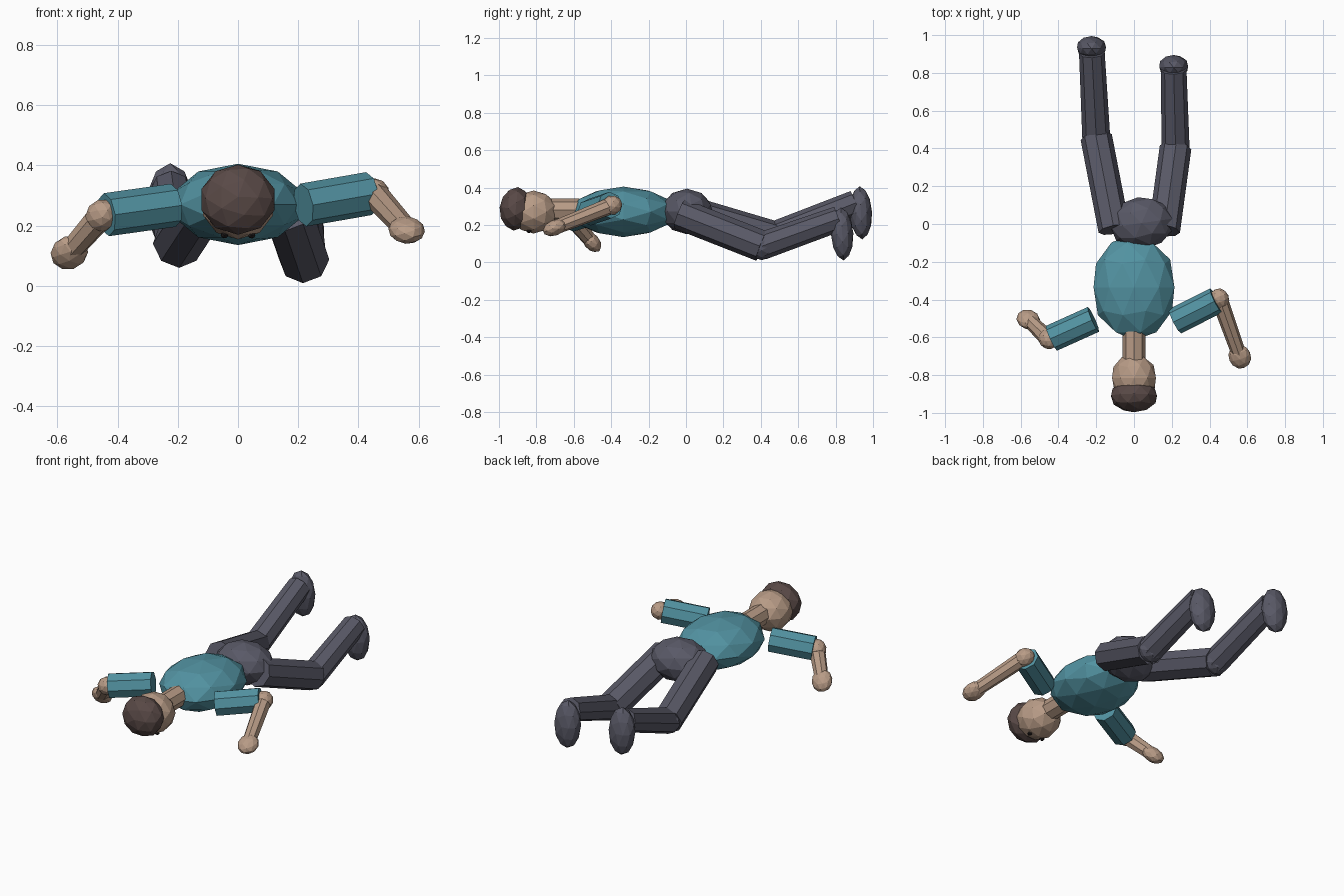
import bpy
import math
from mathutils import Vector, Matrix

if "Cube" in bpy.data.objects:
    bpy.data.objects.remove(bpy.data.objects["Cube"])


def material(name, rgb):
    m = bpy.data.materials.new(name)
    m.use_nodes = True
    m.diffuse_color = (*rgb, 1)
    m.node_tree.nodes["Principled BSDF"].inputs["Base Color"].default_value = (*rgb, 1)
    return m


SHIRT = material("teal shirt", (0.085, 0.29, 0.36))
SKIN = material("skin", (0.48, 0.33, 0.24))
TROUSERS = material("slate trousers", (0.10, 0.10, 0.135))
HAIR = material("dark brown hair", (0.10, 0.067, 0.062))
EYE = material("eye", (0.015, 0.012, 0.012))


def finish(name, mat):
    ob = bpy.context.object
    ob.name = name
    ob.data.materials.append(mat)
    return ob


def ball(name, centre, radii, mat, axis=(0, -1, 0), level=2):
    """Faceted ellipsoid whose pole (third radius) lies along axis."""
    bpy.ops.mesh.primitive_ico_sphere_add(subdivisions=level, radius=1)
    ob = finish(name, mat)
    z = Vector(axis).normalized()
    x = Vector((1, 0, 0))
    x = (x - z * x.dot(z)).normalized()
    turn = Matrix((x, z.cross(x), z)).transposed()
    ob.data.transform(turn.to_4x4() @ Matrix.Diagonal((*radii, 1)))
    ob.location = centre


def limb(name, a, b, r1, r2, mat):
    """Eight sided tube running from a to b."""
    a, b = Vector(a), Vector(b)
    bpy.ops.mesh.primitive_cone_add(vertices=8, radius1=r1, radius2=r2, depth=(b - a).length)
    ob = finish(name, mat)
    ob.location = (a + b) / 2
    ob.rotation_euler = (b - a).to_track_quat("Z", "Y").to_euler()


# Trunk and head, lying face down
ball("torso", (0, -0.335, 0.27), (0.225, 0.135, 0.28), SHIRT)
ball("pelvis", (0.04, 0.005, 0.272), (0.172, 0.122, 0.138), TROUSERS, (0.14, -1, 0))
limb("neck", (0, -0.57, 0.28), (0, -0.74, 0.28), 0.06, 0.06, SKIN)
ball("head", (0, -0.815, 0.269), (0.122, 0.115, 0.13), SKIN)
ball("hair", (0, -0.91, 0.286), (0.127, 0.117, 0.087), HAIR, (0, -1, 0.1))
for side, x in (("left", 0.045), ("right", -0.045)):
    ball(side + "_eye", (x, -0.84, 0.168), (0.014, 0.012, 0.014), EYE, level=1)

# Arms: shoulder, sleeve end, elbow, wrist
arms = {
    "right": ((-0.215, -0.505, 0.267), (-0.437, -0.605, 0.236),
              (-0.453, -0.61, 0.233), (-0.56, -0.505, 0.11)),
    "left": ((0.217, -0.515, 0.268), (0.435, -0.405, 0.306),
             (0.452, -0.397, 0.305), (0.56, -0.702, 0.185)),
}
for side, (shoulder, cuff, elbow, wrist) in arms.items():
    along = Vector(wrist) - Vector(elbow)
    limb(side + "_sleeve", shoulder, cuff, 0.072, 0.072, SHIRT)
    ball(side + "_elbow", elbow, (0.052, 0.052, 0.058), SKIN, along)
    limb(side + "_forearm", elbow, wrist, 0.045, 0.038, SKIN)
    ball(side + "_hand", wrist, (0.06, 0.042, 0.068), SKIN, along)

# Legs: hip, knee, ankle, foot centre
legs = {
    "right": ((-0.105, -0.03, 0.285), (-0.2, 0.46, 0.14),
              (-0.223, 0.905, 0.318), (-0.225, 0.935, 0.265)),
    "left": ((0.16, -0.035, 0.26), (0.22, 0.405, 0.087),
             (0.21, 0.815, 0.233), (0.21, 0.835, 0.152)),
}
for side, (hip, knee, ankle, foot) in legs.items():
    limb(side + "_thigh", hip, knee, 0.084, 0.084, TROUSERS)
    ball(side + "_knee", knee, (0.075, 0.075, 0.075), TROUSERS)
    limb(side + "_shin", knee, ankle, 0.074, 0.068, TROUSERS)
    ball(side + "_shoe", foot, (0.08, 0.142, 0.06), TROUSERS, (0, -1, -0.05))
